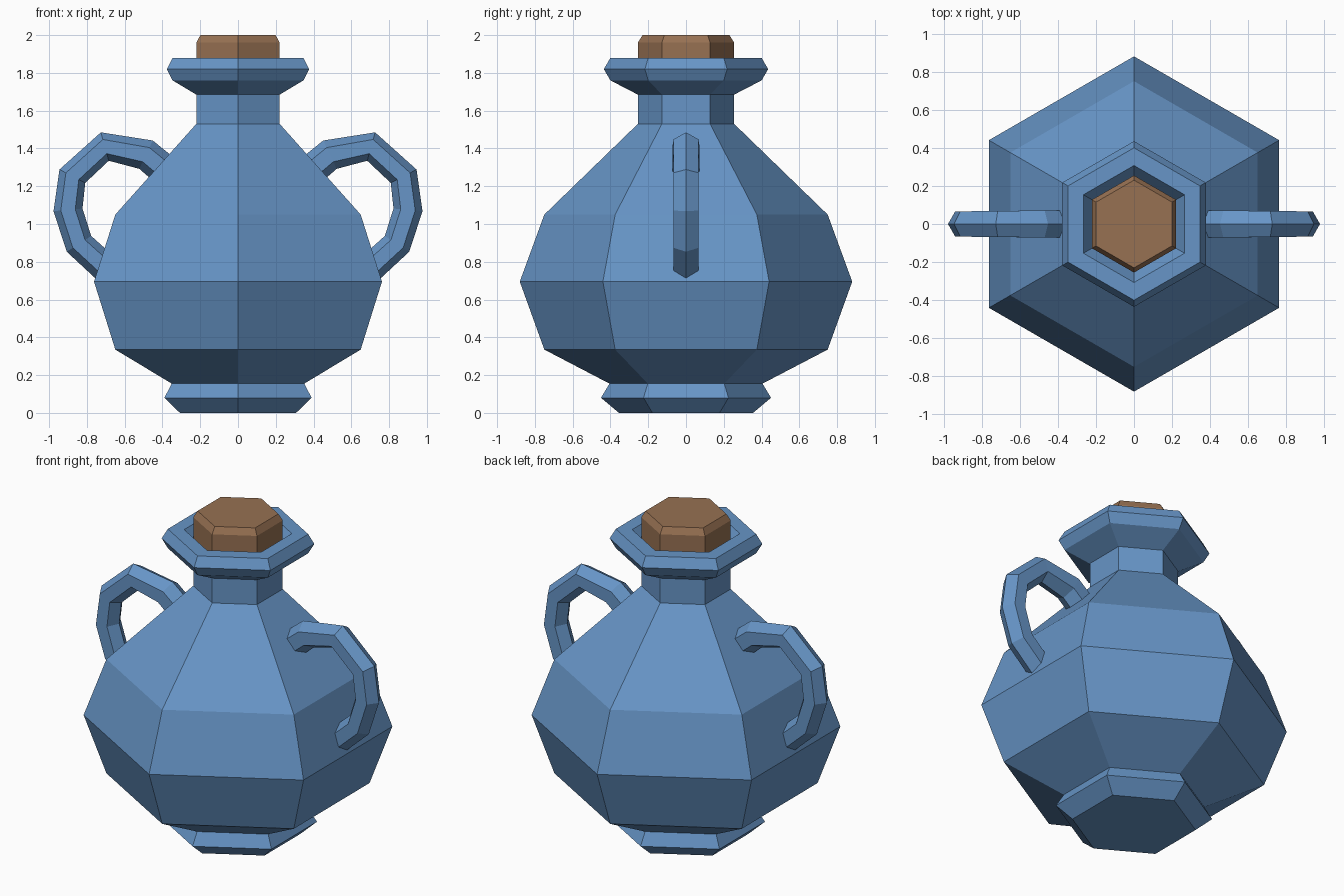
import bpy, bmesh, math
from mathutils import Vector

if "Cube" in bpy.data.objects:
    bpy.data.objects.remove(bpy.data.objects["Cube"])


def material(name, rgb):
    m = bpy.data.materials.new(name)
    m.diffuse_color = (*rgb, 1)
    m.use_nodes = True
    m.node_tree.nodes["Principled BSDF"].inputs["Base Color"].default_value = m.diffuse_color
    return m


BLUE = material("blue glaze", (0.135, 0.30, 0.57))
CORK = material("brown cork", (0.31, 0.165, 0.085))


def loft(name, rings, mat):
    """Skin a list of equal-length point rings and cap both ends."""
    bm = bmesh.new()
    loops = [[bm.verts.new(p) for p in ring] for ring in rings]
    n = len(loops[0])
    for a, b in zip(loops, loops[1:]):
        for i in range(n):
            j = (i + 1) % n
            bm.faces.new((a[i], a[j], b[j], b[i]))
    bm.faces.new(loops[0][::-1])
    bm.faces.new(loops[-1])
    bmesh.ops.recalc_face_normals(bm, faces=bm.faces)
    me = bpy.data.meshes.new(name)
    bm.to_mesh(me)
    bm.free()
    me.materials.append(mat)
    ob = bpy.data.objects.new(name, me)
    bpy.context.collection.objects.link(ob)
    return ob


def hexagon(r, z):
    return [(r * math.cos(math.radians(30 + 60 * i)),
             r * math.sin(math.radians(30 + 60 * i)), z) for i in range(6)]


# Jar: foot, belly, neck, rim and inner lip
jar = [(0.355, 0), (0.45, 0.08), (0.405, 0.155), (0.75, 0.335), (0.88, 0.695),
       (0.75, 1.05), (0.255, 1.53), (0.255, 1.685), (0.40, 1.76),
       (0.435, 1.82), (0.40, 1.88), (0.307, 1.88), (0.25, 1.80)]
loft("jar_body", [hexagon(r, z) for r, z in jar], BLUE)

# Cork stopper
cork = [(0.24, 1.72), (0.255, 1.80), (0.255, 1.96), (0.23, 2.0)]
loft("stopper", [hexagon(r, z) for r, z in cork], CORK)

# Handles: hexagonal rod swept along a path in the xz plane
path = [(0.37, 1.27), (0.487, 1.367), (0.705, 1.41), (0.877, 1.253),
        (0.90, 1.075), (0.842, 0.895), (0.65, 0.72)]
radii = [0.083, 0.083, 0.078, 0.077, 0.077, 0.077, 0.077]
pts = [Vector((x, 0, z)) for x, z in path]


def handle(name, side):
    rings = []
    for k, p in enumerate(pts):
        d0 = (p - pts[max(k - 1, 0)]).normalized()
        d1 = (pts[min(k + 1, len(pts) - 1)] - p).normalized()
        t = (d0 + d1).normalized()
        out = Vector((-t.z, 0, t.x))
        ring = []
        for i in range(6):
            a = math.radians(60 * i)
            q = p + out * (radii[k] * math.cos(a))
            ring.append((q.x * side, radii[k] * math.sin(a), q.z))
        rings.append(ring)
    loft(name, rings, BLUE)


handle("right_handle", 1)
handle("left_handle", -1)
